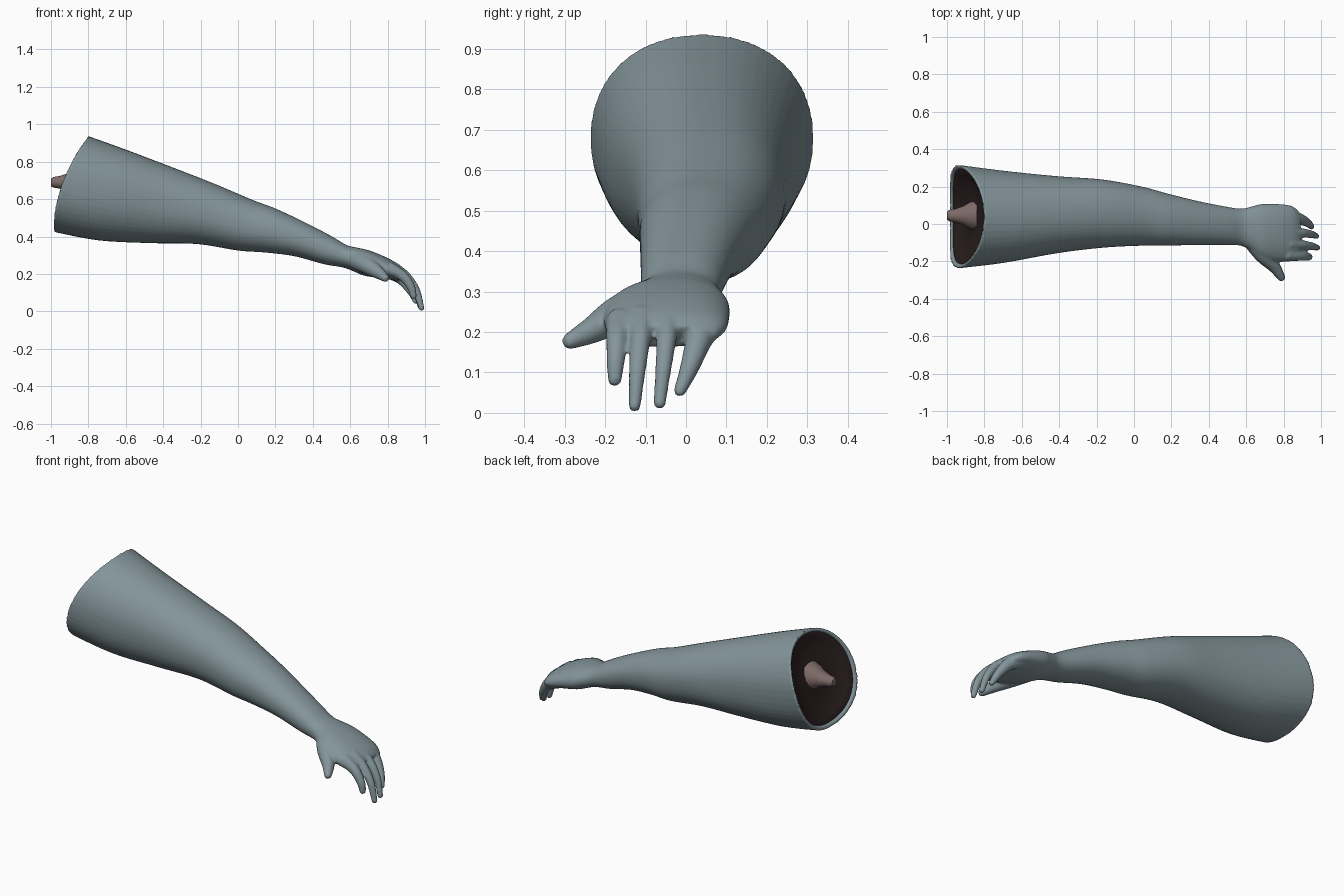
import bpy, bmesh, math
from mathutils import Vector

if "Cube" in bpy.data.objects:
    bpy.data.objects.remove(bpy.data.objects["Cube"])


def material(name, rgb):
    m = bpy.data.materials.new(name)
    m.diffuse_color = (*rgb, 1)
    m.use_nodes = True
    m.node_tree.nodes["Principled BSDF"].inputs["Base Color"].default_value = m.diffuse_color
    return m


SKIN = material("grey blue skin", (0.23, 0.30, 0.325))
FLESH = material("dark flesh", (0.025, 0.014, 0.014))
BONE = material("dull pink bone", (0.21, 0.145, 0.14))


def spline(keys, steps):
    """Catmull-Rom through tuples of any length."""
    out = []
    for i in range(len(keys) - 1):
        a, b = keys[max(i - 1, 0)], keys[i]
        c, d = keys[i + 1], keys[min(i + 2, len(keys) - 1)]
        for s in range(steps):
            t = s / steps
            out.append(tuple(
                0.5 * (2*q + (r-p)*t + (2*p - 5*q + 4*r - w)*t*t + (3*q - p - 3*r + w)*t**3)
                for p, q, r, w in zip(a, b, c, d)))
    return out + [keys[-1]]


def section(row, bow=0.0, scale=1.0, push=0.0, n=48):
    """Rounded cross-section: top x,z / bottom x,z / y range; bow pulls the sides back."""
    xt, zt, xb, zb, y0, y1 = row
    pts = []
    for i in range(n):
        a = 2 * math.pi * i / n
        c, s = (math.copysign(abs(f(a)) ** 0.92, f(a)) * scale for f in (math.cos, math.sin))
        pts.append(Vector(((xt + xb)/2 + s*(xt - xb)/2 - bow*c*c + push,
                           (y0 + y1)/2 + c*(y1 - y0)/2,
                           (zt + zb)/2 + s*(zt - zb)/2)))
    return pts


def loft(bm, rings, close=(True, True)):
    loops = [[bm.verts.new(p) for p in r] for r in rings]
    n = len(loops[0])
    for a, b in zip(loops, loops[1:]):
        for i in range(n):
            bm.faces.new((a[i], a[(i+1) % n], b[(i+1) % n], b[i]))
    for lp, want in ((loops[0], close[0]), (loops[-1], close[1])):
        if want:
            v = bm.verts.new(sum((x.co for x in lp), Vector()) / n)
            for i in range(n):
                bm.faces.new((lp[i], lp[(i+1) % n], v))
    bmesh.ops.recalc_face_normals(bm, faces=bm.faces)


def finish(bm, name, mat):
    me = bpy.data.meshes.new(name)
    bm.to_mesh(me)
    bm.free()
    me.materials.append(mat)
    ob = bpy.data.objects.new(name, me)
    bpy.context.collection.objects.link(ob)
    bpy.ops.object.select_all(action='DESELECT')
    ob.select_set(True)
    bpy.context.view_layer.objects.active = ob
    return ob


# Arm and palm: top x,z, bottom x,z, y range
rows = [
    (-.80, .937, -.985, .425, -.237, .316),
    (-.60, .865, -.75, .38, -.208, .285),
    (-.35, .770, -.48, .365, -.157, .256),
    (-.12, .680, -.22, .36, -.127, .238),
    (.08, .595, .00, .325, -.116, .200),
    (.20, .550, .14, .315, -.115, .165),
    (.36, .475, .30, .295, -.113, .125),
    (.50, .402, .46, .252, -.112, .095),
    (.58, .355, .56, .235, -.116, .082),
    (.635, .341, .62, .213, -.145, .093),
    (.70, .326, .67, .192, -.190, .107),
    (.79, .290, .74, .180, -.202, .107),
    (.86, .250, .81, .170, -.200, .099),
    (.895, .215, .855, .162, -.192, .075),
]
end = rows[0]
bm = bmesh.new()
rings = [section(end, .05, s, p) for s, p in ((.4, .09), (.8, .09), (.89, .03), (.93, .0), (.98, .0))]
fine = spline(rows, 5)
rings += [section(r, .05 * max(0, 1 - i / 10)) for i, r in enumerate(fine)]
loft(bm, rings)

# Thumb and four fingers: x, y, z, radius along each digit
digits = [
    [(.64, -.10, .27, .05), (.69, -.165, .245, .046), (.75, -.228, .207, .034), (.788, -.286, .178, .021)],
    [(.82, -.165, .225, .034), (.885, -.170, .185, .028), (.925, -.174, .130, .023), (.938, -.176, .083, .018)],
    [(.83, -.108, .232, .034), (.900, -.112, .185, .026), (.953, -.120, .110, .022), (.981, -.127, .018, .016)],
    [(.83, -.045, .230, .034), (.900, -.048, .185, .026), (.950, -.056, .110, .021), (.975, -.065, .025, .016)],
    [(.81, .045, .215, .042), (.875, .030, .175, .033), (.925, .008, .110, .024), (.950, -.015, .055, .016)],
]
for path in digits:
    for x, y, z, r in spline(path, 8):
        ball = bmesh.ops.create_uvsphere(bm, u_segments=16, v_segments=10, radius=r)
        bmesh.ops.translate(bm, verts=ball["verts"], vec=(x, y, z))
arm = finish(bm, "arm_and_hand", SKIN)
rm = arm.modifiers.new("fuse", 'REMESH')
rm.mode = 'VOXEL'
rm.voxel_size = 0.0065
rm.use_smooth_shade = True
sm = arm.modifiers.new("soften", 'SMOOTH')
sm.factor = 0.5
sm.iterations = 6
for m in ("fuse", "soften"):
    bpy.ops.object.modifier_apply(modifier=m)
arm.data.polygons.foreach_set("material_index", [0] * len(arm.data.polygons))

# Dark hollow at the cut end
bm = bmesh.new()
loft(bm, [section(end, .05, s, p) for s, p in
          ((.925, .012), (.89, .008), (.8, .02), (.6, .032), (.35, .03), (.15, .02))], (False, True))
for f in bm.faces:
    if f.normal.x > 0:
        f.normal_flip()
finish(bm, "cut_flesh", FLESH)
bpy.ops.object.shade_smooth()

# Bone stub
bm = bmesh.new()
stub = [(-.84, .085), (-.885, .068), (-.91, .052), (-.955, .036), (-.985, .031), (-1.0, .022)]
loft(bm, [[Vector((x, .045 + r * math.cos(a), .69 + .95 * r * math.sin(a)))
           for a in (2 * math.pi * i / 14 for i in range(14))] for x, r in stub])
finish(bm, "bone", BONE)
bpy.ops.object.shade_smooth_by_angle(angle=math.radians(50))
